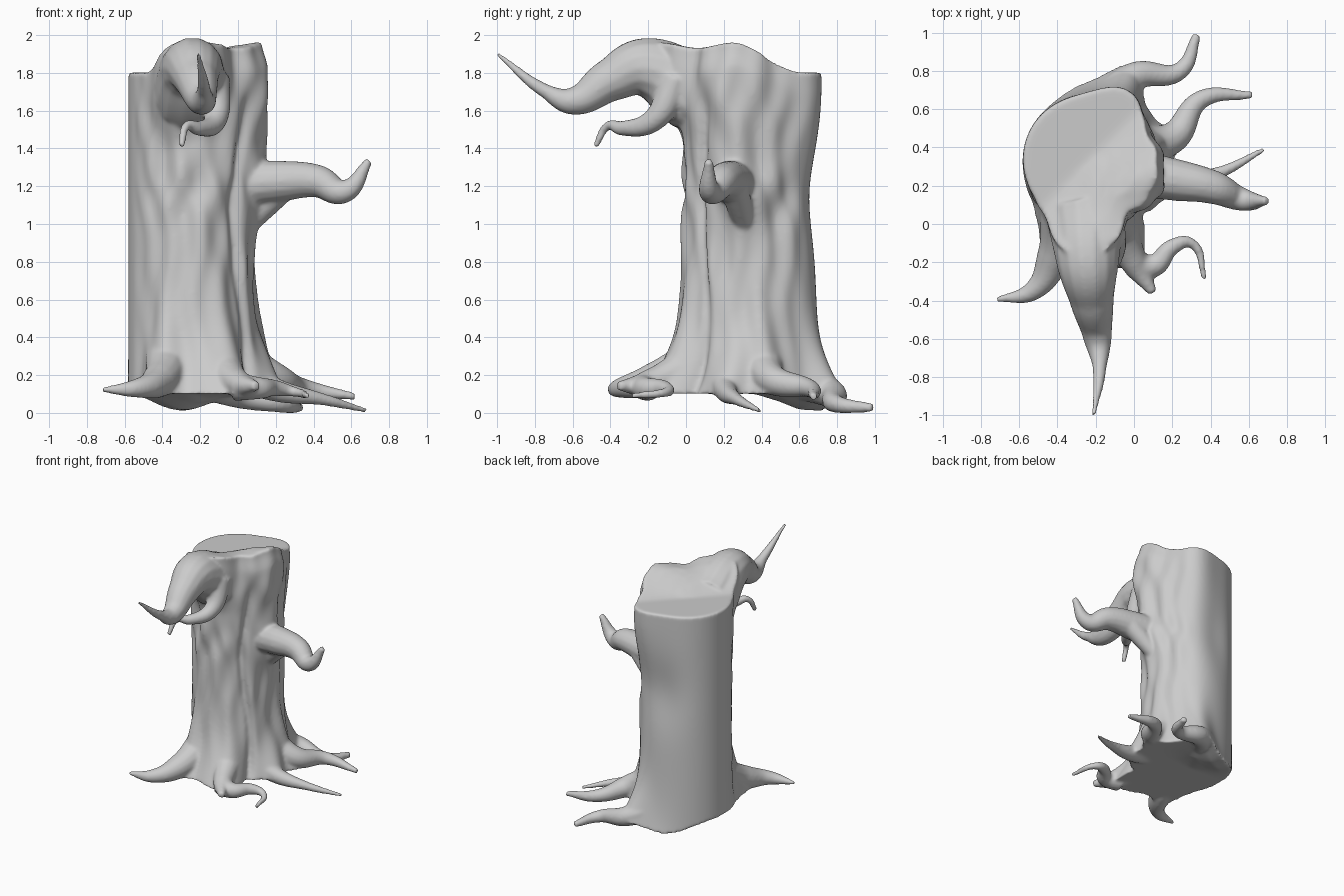
import bpy, bmesh, math

if "Cube" in bpy.data.objects:
    bpy.data.objects.remove(bpy.data.objects["Cube"])

CX, CY = -0.25, 0.34          # trunk axis


def smooth(t):
    t = max(0.0, min(1.0, t))
    return t * t * (3 - 2 * t)


def bump(a, centre, width):
    # soft bulge around the trunk, angles in degrees
    d = (math.degrees(a) - centre + 180) % 360 - 180
    return math.exp(-(d / width) ** 2)


def top_z(x, y):
    # sawn top: low flat at the back left, wavy raised lip at the front right
    lift = smooth((x + 0.6 - y) / 0.45)
    return 1.81 + lift * (0.145 + 0.015 * math.sin(16 * y - 2.5))


def bottom_z(x, y):
    return 0.11 - 0.09 * smooth((y - 0.35) / 0.3) * math.exp(-((x + 0.3) / 0.2) ** 2)


def radius(a, h):
    r = 0.33 + 0.03 * bump(a, 60, 30) + 0.02 * bump(a, 280, 50)
    # root flare at the base, with a buttress running down into each root
    r += math.exp(-h / 0.13) * (0.07 * bump(a, 78, 32) + 0.05 * bump(a, 15, 35) + 0.16 * bump(a, 280, 48))
    for root in (14, 62, 251, 295, 343):
        r += 0.13 * bump(a, root, 14) * math.exp(-(h / 0.15) ** 1.5)
    # swelling below the top lip, pulled into the front branch
    r += smooth((h - 0.6) / 0.35) * 0.06 * bump(a, 58, 22)
    r += smooth((h - 0.5) / 0.4) * 0.09 * bump(a, 345, 35)
    r += smooth((h - 0.72) / 0.2) * 0.18 * bump(a, 268, 27)
    r -= smooth((h - 0.92) / 0.08) * 0.04 * bump(a, 345, 40)
    # collar of the right branch, waist at the back
    r += 0.07 * bump(a, 348, 20) * math.exp(-((h - 0.58) / 0.1) ** 2)
    r -= 0.04 * bump(a, 90, 30) * math.exp(-((h - 0.63) / 0.15) ** 2)
    # swirling bark folds and one deep crease, only on the front and right sides
    mask = smooth((math.cos(a - math.radians(310)) + 0.35) / 0.6)
    sway = math.sin(6 * h) + 0.8 * math.sin(14 * h + 1)
    r += mask * (0.013 * math.sin(9 * a + 1.5 * sway) * (0.6 + 0.6 * math.sin(11 * h + 3 * a))
                 + 0.007 * math.sin(15 * a - 2 * sway))
    return r - 0.035 * bump(a, 316 + 5 * math.sin(9 * h), 4) * smooth((0.9 - h) / 0.2)


def build_trunk(n=120, levels=60):
    bm = bmesh.new()
    loops = [(0, 0.05), (0, 0.4), (0, 0.7)]
    loops += [(k / levels, 1) for k in range(levels + 1)]
    loops += [(1, s) for s in (0.9, 0.7, 0.5, 0.3, 0.05)]
    rings = []
    for h, scale in loops:
        ring = []
        for j in range(n):
            a = 2 * math.pi * j / n
            r = radius(a, h) * scale
            x, y = CX + r * math.cos(a), CY + r * math.sin(a)
            b, t = bottom_z(x, y), top_z(x, y)
            ring.append(bm.verts.new((x, y, b + h * (t - b))))
        rings.append(ring)
    for lo, hi in zip(rings, rings[1:]):
        for j in range(n):
            m = (j + 1) % n
            bm.faces.new((lo[j], lo[m], hi[m], hi[j]))
    bm.faces.new(rings[0][::-1])
    bm.faces.new(rings[-1])
    me = bpy.data.meshes.new("trunk")
    bm.to_mesh(me)
    bm.free()
    ob = bpy.data.objects.new("trunk", me)
    bpy.context.collection.objects.link(ob)
    return ob


def limb(name, r0, r1, power, *path):
    # tube along the path, tapering from r0 to r1
    cu = bpy.data.curves.new(name, 'CURVE')
    cu.dimensions = '3D'
    cu.bevel_depth = 1
    cu.bevel_resolution = 5
    cu.use_fill_caps = True
    sp = cu.splines.new('BEZIER')
    sp.bezier_points.add(len(path) - 1)
    for i, (p, co) in enumerate(zip(sp.bezier_points, path)):
        p.co = co
        p.radius = r1 + (r0 - r1) * (1 - i / (len(path) - 1)) ** power
        p.handle_left_type = p.handle_right_type = 'AUTO'
    ob = bpy.data.objects.new(name, cu)
    bpy.context.collection.objects.link(ob)


trunk = build_trunk()

# big front branch and the twig beneath it
limb("front_branch", .21, .012, 1.25, (-.25, .04, 1.7), (-.24, -.22, 1.835), (-.22, -.4, 1.77),
     (-.19, -.6, 1.66), (-.18, -.74, 1.71), (-.21, -1, 1.91))
limb("front_twig", .09, .018, 1.7, (-.13, -.05, 1.78), (-.12, -.17, 1.56), (-.21, -.34, 1.515),
     (-.27, -.41, 1.53), (-.3, -.48, 1.42))

# right branch with the ridge running down into the trunk
limb("right_branch", .13, .022, .7, (-.1, .28, 1.2), (.22, .23, 1.235), (.42, .19, 1.235),
     (.56, .13, 1.18), (.695, .12, 1.345))
limb("right_branch_ridge", .08, .05, 1, (.25, .25, 1.22), (-.02, .33, .93))

# roots, each starting inside the trunk
limb("left_root", .13, .014, 1, (-.36, .12, .32), (-.42, -.18, .18), (-.53, -.35, .14), (-.72, -.395, .13))
limb("front_root", .12, .025, 1, (-.12, .1, .3), (0, -.2, .165), (.1, -.36, .15))
limb("front_root_fork", .08, .015, 1.2, (-.02, -.2, .15), (.1, -.22, .14), (.2, -.12, .14),
     (.3, -.1, .12), (.37, -.29, .1))
limb("right_root", .1, .014, 1.4, (-.06, .2, .24), (.2, .21, .13), (.45, .27, .08), (.68, .39, .02))
limb("back_right_root", .12, .02, 1.1, (-.08, .42, .35), (.2, .45, .19), (.35, .65, .14), (.62, .675, .095))
limb("back_root", .11, .024, 1.2, (-.2, .55, .2), (0, .77, .11), (.24, .8, .055), (.33, .99, .035))

# fuse everything into a single organic surface
bpy.ops.object.select_all(action='SELECT')
bpy.context.view_layer.objects.active = trunk
bpy.ops.object.convert(target='MESH')
bpy.context.view_layer.objects.active = trunk
bpy.ops.object.join()
stump = bpy.context.view_layer.objects.active
stump.name = "tree_stump"
fuse = stump.modifiers.new("fuse", 'REMESH')
fuse.mode = 'VOXEL'
fuse.voxel_size = 0.011
soften = stump.modifiers.new("soften", 'SMOOTH')
soften.factor = 0.5
soften.iterations = 10
bpy.ops.object.convert(target='MESH')

# rest on the ground
low = min(v.co.z for v in stump.data.vertices)
for v in stump.data.vertices:
    v.co.z -= low
bpy.ops.object.shade_smooth_by_angle(angle=math.radians(50))
